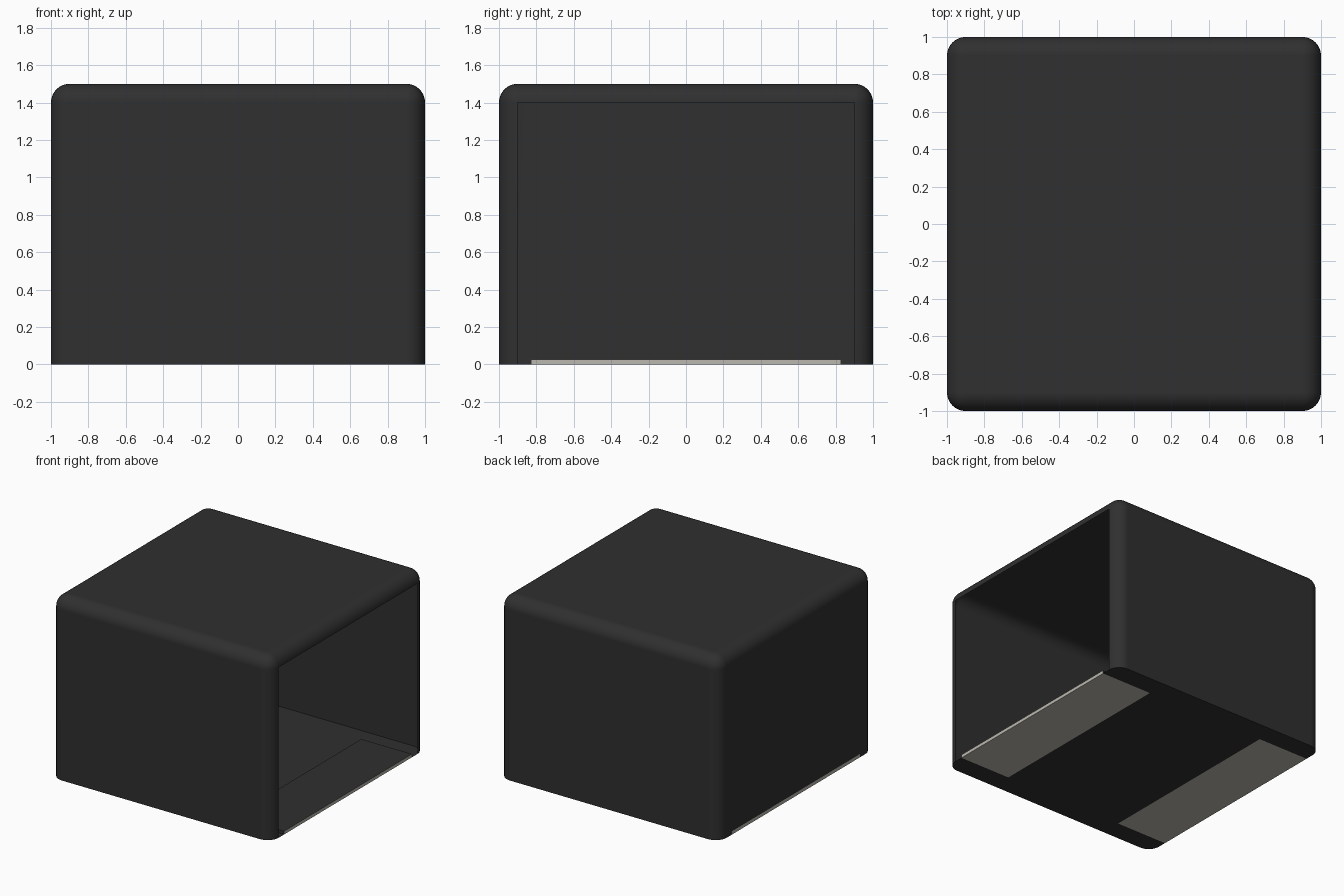
import bpy, bmesh, math
from mathutils import Matrix, Vector

if "Cube" in bpy.data.objects:
    bpy.data.objects.remove(bpy.data.objects["Cube"], do_unlink=True)

HEIGHT = 1.5
RADIUS = 0.1
STRIP_IN, STRIP_Y, STRIP_H = 0.54, 0.83, 0.027   # inner x, half length, thickness


def material(name, rgb):
    mat = bpy.data.materials.new(name)
    mat.use_nodes = True
    mat.diffuse_color = (*rgb, 1)
    bsdf = mat.node_tree.nodes["Principled BSDF"]
    bsdf.inputs["Base Color"].default_value = (*rgb, 1)
    bsdf.inputs["Roughness"].default_value = 0.6
    return mat


charcoal = material("charcoal", (0.029, 0.029, 0.029))
warm_grey = material("warm grey", (0.49, 0.475, 0.42))


def box(size, centre):
    bm = bmesh.new()
    bmesh.ops.create_cube(bm, size=1, matrix=Matrix.Translation(centre) @ Matrix.Diagonal((*size, 1)))
    return bm


def finish(bm, name, mats):
    mesh = bpy.data.meshes.new(name)
    bm.normal_update()
    bm.to_mesh(mesh)
    bm.free()
    for mat in mats:
        mesh.materials.append(mat)
    obj = bpy.data.objects.new(name, mesh)
    bpy.context.collection.objects.link(obj)
    return obj


def facing(bm, direction):
    """Flat faces that point along a direction."""
    bm.normal_update()
    return [f for f in bm.faces if f.normal.dot(Vector(direction)) > 0.9999]


def split(bm, direction, point, normal):
    """Cut only the faces that point along a direction."""
    faces = facing(bm, direction)
    geom = set(faces)
    for f in faces:
        geom.update(f.edges, f.verts)
    bmesh.ops.bisect_plane(bm, geom=list(geom), plane_co=point, plane_no=normal)


# Shell: thin box with rounded top and upright edges
bm = box((2, 2, HEIGHT), (0, 0, HEIGHT / 2))
edges = [e for e in bm.edges if max(v.co.z for v in e.verts) > 0.1]
bmesh.ops.bevel(bm, geom=edges, offset=RADIUS, segments=8, profile=0.5, affect='EDGES')

# Open side
bmesh.ops.delete(bm, geom=facing(bm, (1, 0, 0)), context='FACES')

# Cut-outs for the strips in the floor and the closed side wall
DOWN, WALL = (0, 0, -1), (-1, 0, 0)
for s in (-1, 1):
    split(bm, DOWN, (s * STRIP_IN, 0, 0), (1, 0, 0))
    split(bm, DOWN, (0, s * STRIP_Y, 0), (0, 1, 0))
    split(bm, WALL, (0, s * STRIP_Y, 0), (0, 1, 0))
split(bm, WALL, (0, 0, STRIP_H), (0, 0, 1))
holes = []
for f in facing(bm, DOWN) + facing(bm, WALL):
    c = f.calc_center_median()
    if abs(c.x) > STRIP_IN and abs(c.y) < STRIP_Y and c.z < STRIP_H:
        holes.append(f)
bmesh.ops.delete(bm, geom=holes, context='FACES')

shell = finish(bm, "shell", [charcoal])
bpy.ops.object.select_all(action='DESELECT')
shell.select_set(True)
bpy.context.view_layer.objects.active = shell
bpy.ops.object.shade_smooth_by_angle(angle=math.radians(35))
weighted = shell.modifiers.new("weighted_normals", 'WEIGHTED_NORMAL')
weighted.keep_sharp = True

# Base strips: grey below and on the outer side, charcoal towards the inside
for name, s in (("left_base_strip", 1), ("right_base_strip", -1)):
    bm = box((1 - STRIP_IN, 2 * STRIP_Y, STRIP_H), (s * (1 + STRIP_IN) / 2, 0, STRIP_H / 2))
    bm.normal_update()
    for f in bm.faces:
        f.material_index = 0 if f.normal.z < -0.5 or f.normal.x * s > 0.5 else 1
    finish(bm, name, [warm_grey, charcoal])
